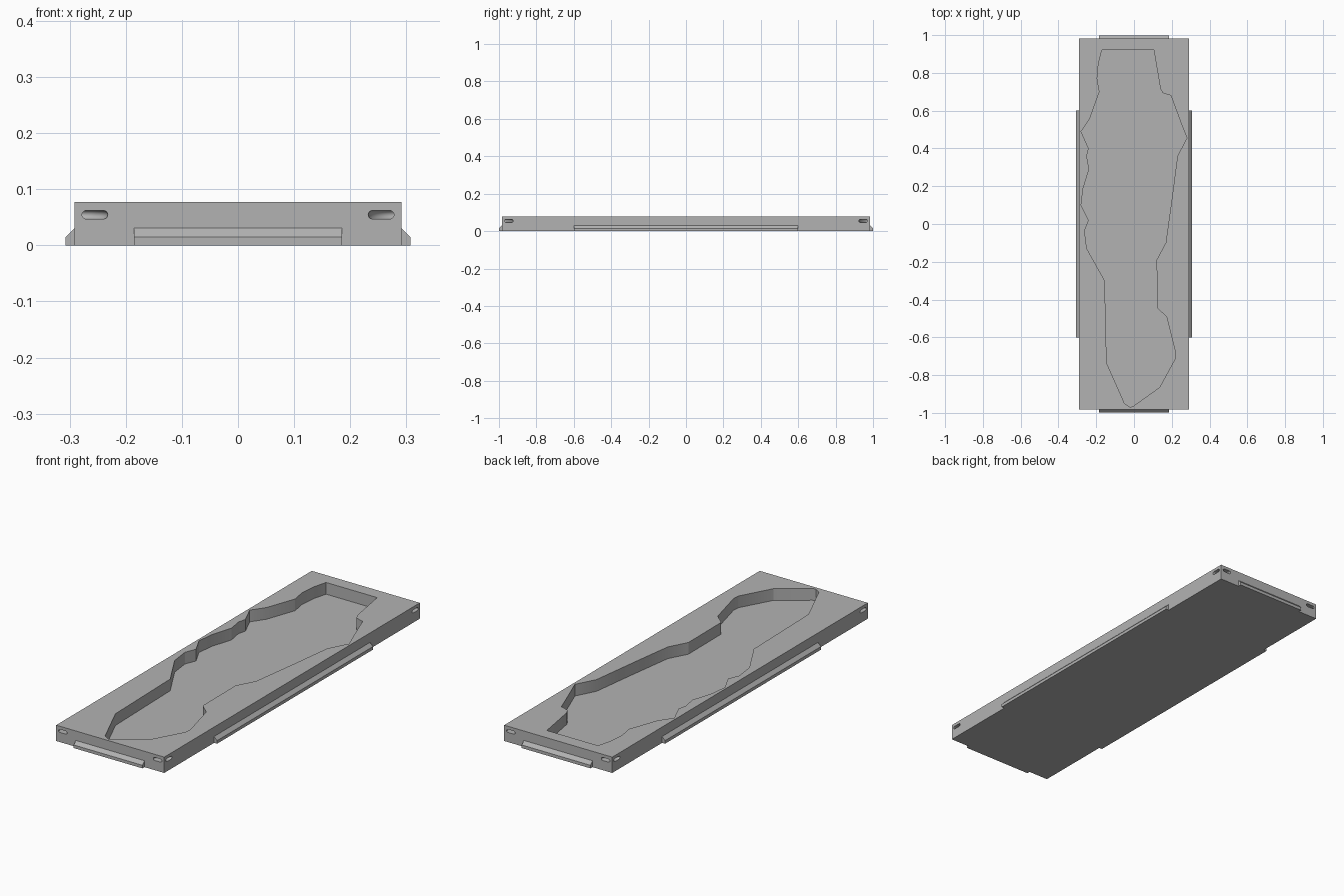
import bpy, bmesh, math
from mathutils import Vector, Matrix

if "Cube" in bpy.data.objects:
    bpy.data.objects.remove(bpy.data.objects["Cube"])

W, L, H = 0.291, 0.983, 0.077    # half width, half length, height of the tray
FLOOR = 0.02                     # height of the pocket floor

grey = bpy.data.materials.new("plain grey")
grey.use_nodes = True
grey.diffuse_color = (0.45, 0.45, 0.45, 1)
grey.node_tree.nodes["Principled BSDF"].inputs["Base Color"].default_value = grey.diffuse_color


def make_object(name, bm):
    bmesh.ops.recalc_face_normals(bm, faces=bm.faces)
    mesh = bpy.data.meshes.new(name)
    bm.to_mesh(mesh)
    bm.free()
    mesh.materials.append(grey)
    obj = bpy.data.objects.new(name, mesh)
    bpy.context.collection.objects.link(obj)
    return obj


def prism(name, points, direction):
    """Extrude a closed outline along a direction."""
    bm = bmesh.new()
    face = bm.faces.new([bm.verts.new(p) for p in points])
    new = bmesh.ops.extrude_face_region(bm, geom=[face])["geom"]
    bmesh.ops.translate(bm, vec=direction,
                        verts=[v for v in new if isinstance(v, bmesh.types.BMVert)])
    return make_object(name, bm)


def cut(target, cutter):
    """Subtract the cutter from the target, then discard it."""
    cutter.hide_render = True
    mod = target.modifiers.new("cut", 'BOOLEAN')
    mod.operation, mod.solver, mod.object = 'DIFFERENCE', 'EXACT', cutter
    bpy.ops.object.select_all(action='DESELECT')
    bpy.context.view_layer.objects.active = target
    target.select_set(True)
    bpy.ops.object.modifier_apply(modifier=mod.name)
    bpy.data.objects.remove(cutter)


def corner_channel(cx, cy):
    """Ring of rounded section whose axis is a vertical corner of the tray."""
    r, z, inner, outer = 0.0075, 0.0545, 0.013, 0.059
    bm = bmesh.new()
    section = []
    for centre, start in ((outer - r, -90), (inner + r, 90)):
        for i in range(9):
            a = math.radians(start + i * 22.5)
            section.append(bm.verts.new((centre + r * math.cos(a), 0, z + r * math.sin(a))))
    edges = [bm.edges.new((section[i - 1], section[i])) for i in range(len(section))]
    bmesh.ops.spin(bm, geom=section + edges, cent=(0, 0, 0), axis=(0, 0, 1),
                   angle=math.tau, steps=48, use_merge=True)
    bmesh.ops.remove_doubles(bm, verts=bm.verts, dist=0.00001)
    bmesh.ops.translate(bm, vec=(cx, cy, 0), verts=bm.verts)
    return make_object("channel_cutter", bm)


# Tray block
tray = prism("tray", [(-W, -L, 0), (W, -L, 0), (W, L, 0), (-W, L, 0)], (0, 0, H))

# Irregular pocket, outline clockwise from the back left corner
outline = [
    (-.17, .92), (.105, .92), (.14, .715), (.153, .693), (.195, .68), (.245, .545),
    (.28, .455), (.23, .36), (.2, .13), (.168, -.1), (.12, -.19), (.122, -.445),
    (.172, -.49), (.22, -.68), (.217, -.715), (.135, -.865), (-.005, -.965),
    (-.02, -.97), (-.05, -.95), (-.145, -.735), (-.155, -.3), (-.25, -.13),
    (-.262, -.035), (-.24, .02), (-.28, .1), (-.27, .185), (-.238, .29),
    (-.25, .36), (-.24, .4), (-.28, .49), (-.235, .555), (-.183, .7),
    (-.195, .77), (-.188, .85)]
cut(tray, prism("pocket_cutter", [(x, y, FLOOR) for x, y in outline], (0, 0, H)))

# Curved slots through the four corners
for sx in (-1, 1):
    for sy in (-1, 1):
        cut(tray, corner_channel(sx * W, sy * L))
bpy.ops.object.shade_smooth_by_angle(angle=math.radians(25))

# Chamfered rails at the foot of each side
profile = [(-0.002, 0), (0.016, 0), (0.016, 0.015), (0, 0.031), (-0.002, 0.031)]
rails = [("front_rail", -90, L, 0.185), ("back_rail", 90, L, 0.185),
         ("left_rail", 0, W, 0.6), ("right_rail", 180, W, 0.6)]
for name, angle, reach, half in rails:
    turn = Matrix.Rotation(math.radians(angle), 3, 'Z')
    points = [turn @ Vector((reach + out, -half, z)) for out, z in profile]
    prism(name, points, turn @ Vector((0, 2 * half, 0)))
